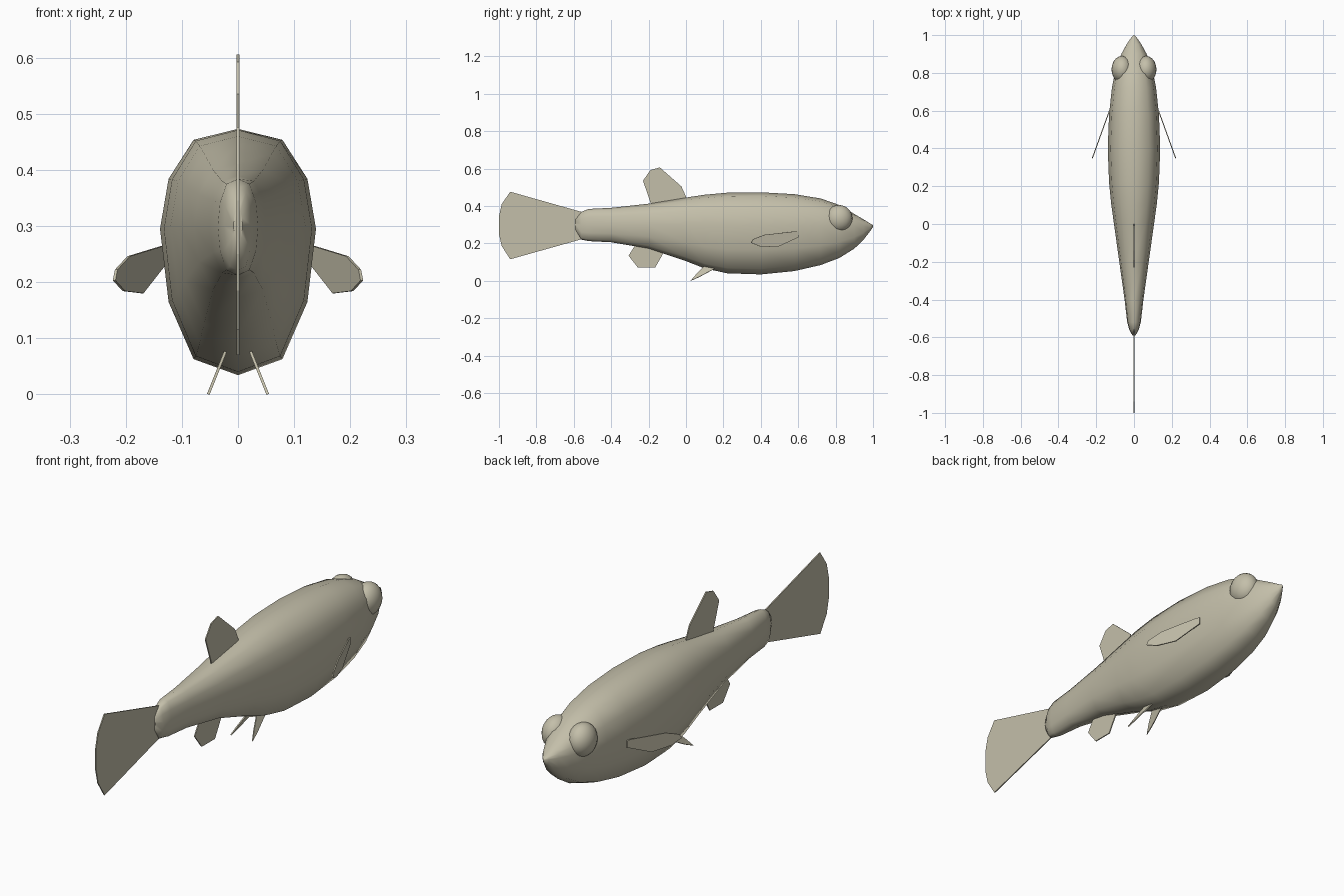
import bpy
import bmesh
import math

if "Cube" in bpy.data.objects:
    bpy.data.objects.remove(bpy.data.objects["Cube"], do_unlink=True)

# One pale olive-grey material
COLOUR = (0.55, 0.52, 0.40, 1.0)
skin = bpy.data.materials.new("pale_olive_grey")
skin.use_nodes = True
skin.diffuse_color = COLOUR
skin.node_tree.nodes["Principled BSDF"].inputs["Base Color"].default_value = COLOUR


def add_object(name, bm):
    """Turn a bmesh into a linked, coloured object."""
    bmesh.ops.recalc_face_normals(bm, faces=bm.faces)
    mesh = bpy.data.meshes.new(name)
    bm.to_mesh(mesh)
    bm.free()
    mesh.materials.append(skin)
    obj = bpy.data.objects.new(name, mesh)
    bpy.context.collection.objects.link(obj)
    return obj


def shade_smooth(obj, degrees):
    bpy.ops.object.select_all(action="DESELECT")
    obj.select_set(True)
    bpy.context.view_layer.objects.active = obj
    bpy.ops.object.shade_smooth_by_angle(angle=math.radians(degrees))


def mirror_x(obj):
    obj.modifiers.new("mirror", "MIRROR").use_axis[0] = True


def fin(name, outline, place=lambda y, z: 0.0, paired=False):
    """Thin plate from a (y, z) outline; place gives its sideways position."""
    bm = bmesh.new()
    bm.faces.new([bm.verts.new((place(y, z), y, z)) for y, z in outline])
    obj = add_object(name, bm)
    plate = obj.modifiers.new("thickness", "SOLIDIFY")
    plate.thickness = 0.005
    plate.offset = 0
    if paired:
        mirror_x(obj)
    return obj


# Body: twelve-sided rings as (y, half width, top, middle, bottom)
STATIONS = [
    (-0.59, 0.008, 0.33, 0.30, 0.27),
    (-0.56, 0.025, 0.368, 0.30, 0.22),
    (-0.52, 0.036, 0.384, 0.30, 0.212),
    (-0.4, 0.05, 0.39, 0.3, 0.206),
    (-0.2, 0.078, 0.412, 0.3, 0.172),
    (0, 0.106, 0.445, 0.3, 0.105),
    (0.1, 0.12, 0.46, 0.3, 0.066),
    (0.22, 0.132, 0.471, 0.295, 0.04),
    (0.4, 0.139, 0.473, 0.295, 0.034),
    (0.58, 0.132, 0.463, 0.295, 0.052),
    (0.72, 0.117, 0.44, 0.295, 0.084),
    (0.82, 0.097, 0.405, 0.295, 0.122),
    (0.9, 0.067, 0.357, 0.295, 0.172),
    (0.95, 0.04, 0.328, 0.295, 0.22),
    (0.985, 0.016, 0.306, 0.295, 0.266),
    (1.0, 0.003, 0.298, 0.295, 0.288),
]
# Quarter section, as fractions of half width and half height
QUARTER = [(0, 1), (0.57, 0.89), (0.89, 0.5), (1, 0)]
HALF = QUARTER + [(x, -z) for x, z in reversed(QUARTER[:-1])]
SECTION = HALF + [(-x, z) for x, z in reversed(HALF[1:-1])]

bm = bmesh.new()
rings = []
for y, width, top, middle, bottom in STATIONS:
    ring = []
    for x, z in SECTION:
        height = top - middle if z > 0 else middle - bottom
        ring.append(bm.verts.new((x * width, y, middle + z * height)))
    rings.append(ring)
for back, front in zip(rings, rings[1:]):
    for i in range(len(SECTION)):
        j = (i + 1) % len(SECTION)
        bm.faces.new((back[i], back[j], front[j], front[i]))
bm.faces.new(rings[0])
bm.faces.new(rings[-1])
shade_smooth(add_object("body", bm), 60)

# Bulging eyes, half sunk into the head
bm = bmesh.new()
bmesh.ops.create_uvsphere(bm, u_segments=20, v_segments=12, radius=1)
bmesh.ops.scale(bm, vec=(0.056, 0.072, 0.072), verts=bm.verts)
bmesh.ops.translate(bm, vec=(0.063, 0.818, 0.333), verts=bm.verts)
eyes = add_object("eyes", bm)
shade_smooth(eyes, 60)
mirror_x(eyes)

# Upright fins on the centre plane
fin("tail_fin", [(-0.53, 0.36), (-0.94, 0.476), (-0.985, 0.41), (-1, 0.345),
                 (-1, 0.25), (-0.985, 0.185), (-0.94, 0.115), (-0.53, 0.23)])
fin("dorsal_fin", [(0, 0.42), (0, 0.45), (-0.025, 0.505), (-0.14, 0.606),
                   (-0.19, 0.592), (-0.23, 0.535), (-0.18, 0.39)])
fin("anal_fin", [(-0.11, 0.19), (-0.125, 0.14), (-0.165, 0.07),
                 (-0.257, 0.07), (-0.307, 0.134), (-0.26, 0.21)])

# Paired side fins, swept outward towards the tail
fin("pectoral_fins", [(0.6, 0.262), (0.583, 0.264), (0.42, 0.246), (0.358, 0.222),
                      (0.348, 0.203), (0.396, 0.184), (0.487, 0.18), (0.6, 0.232)],
    place=lambda y, z: 0.13 + (0.6 - y) * 0.36, paired=True)

# Paired belly fins, splayed down and outward
fin("pelvic_fins", [(0.025, 0), (0.055, 0.035), (0.12, 0.1), (0.2, 0.09), (0.07, 0.02)],
    place=lambda y, z: 0.025 + (0.07 - z) * 0.4, paired=True)
